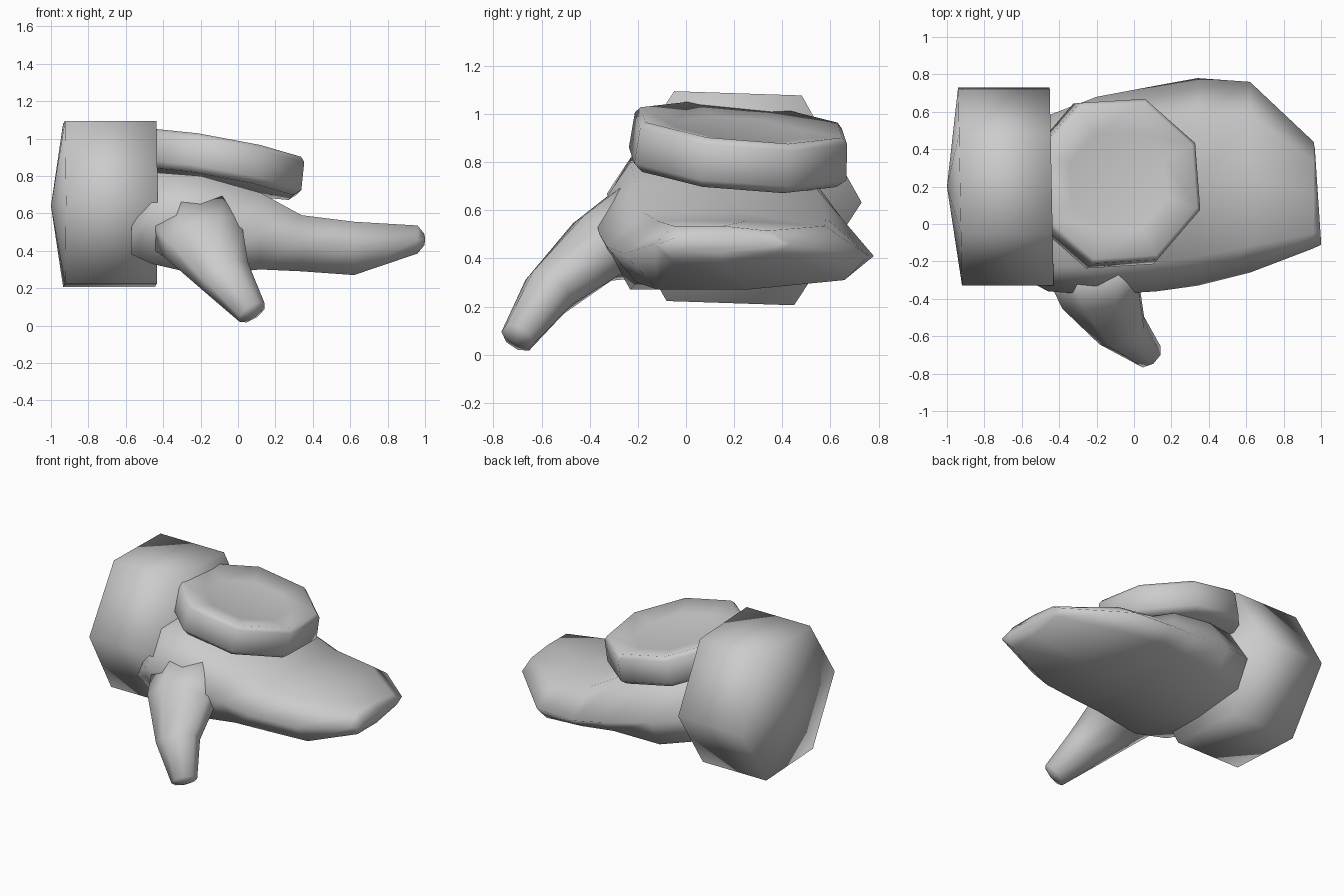
import bpy, math
from mathutils import Vector, Euler

old = bpy.data.objects.get("Cube")
if old:
    bpy.data.objects.remove(old, do_unlink=True)

grey = bpy.data.materials.new("plain_grey")
grey.use_nodes = True
colour = (0.6, 0.6, 0.6, 1)
grey.diffuse_color = colour
grey.node_tree.nodes["Principled BSDF"].inputs["Base Color"].default_value = colour


def loft(name, rings, start=None, end=None):
    """Skin equal rings of points; close each end with a fan to a point or a flat face."""
    n = len(rings[0])
    verts = [Vector(p) for ring in rings for p in ring]
    faces = []
    for r in range(len(rings) - 1):
        for i in range(n):
            a, b = r * n + i, r * n + (i + 1) % n
            faces.append((a, b, b + n, a + n))
    for base, tip in ((0, start), ((len(rings) - 1) * n, end)):
        loop = [base + i for i in range(n)]
        if tip is None:
            faces.append(loop)
        else:
            verts.append(Vector(tip))
            faces += [(loop[i], loop[(i + 1) % n], len(verts) - 1) for i in range(n)]
    mesh = bpy.data.meshes.new(name)
    mesh.from_pydata(verts, [], faces)
    mesh.materials.append(grey)
    obj = bpy.data.objects.new(name, mesh)
    bpy.context.collection.objects.link(obj)
    bpy.context.view_layer.objects.active = obj
    for other in bpy.context.selected_objects:
        other.select_set(False)
    obj.select_set(True)
    bpy.ops.object.mode_set(mode="EDIT")
    bpy.ops.mesh.select_all(action="SELECT")
    bpy.ops.mesh.normals_make_consistent(inside=False)
    bpy.ops.object.mode_set(mode="OBJECT")
    bpy.ops.object.shade_smooth()


def circle(n, radius, z=0, turn=0):
    step = math.tau / n
    return [Vector((radius * math.cos(turn + i * step), radius * math.sin(turn + i * step), z))
            for i in range(n)]


# Cuff: six-sided sleeve along x with a shallow pointed cap
def cuff_ring(x):
    return [(x - 0.02 * p.x, 0.2 + p.x, 0.65 + 0.95 * p.y)
            for p in circle(6, 0.53, turn=math.radians(-2))]


loft("cuff", [cuff_ring(-0.93), cuff_ring(-0.44)], start=(-1, 0.2, 0.64))

# Padded back plate: tilted octagon with a dished top
tilt = Euler((-0.09, 0.18, 0)).to_matrix()
centre = Vector((-0.08, 0.23, 0.96))
layers = [(0.44, -0.205), (0.48, -0.17), (0.468, -0.02), (0.445, 0.005), (0.28, -0.025)]
plate = [[centre + tilt @ p for p in circle(8, r, z, math.radians(26))] for r, z in layers]
loft("back_plate", plate, end=centre + tilt @ Vector((0, 0, -0.03)))

# Palm and joined fingers: x, front y, back y, top, bottom, front edge z, back edge z
sections = [
    (-0.57, -0.30, 0.40, 0.58, 0.38, 0.48, 0.45),
    (-0.46, -0.36, 0.58, 0.82, 0.33, 0.60, 0.55),
    (-0.20, -0.38, 0.68, 0.80, 0.27, 0.58, 0.50),
    (0.12, -0.36, 0.74, 0.71, 0.30, 0.50, 0.44),
    (0.34, -0.33, 0.78, 0.59, 0.29, 0.45, 0.41),
    (0.62, -0.26, 0.76, 0.555, 0.27, 0.42, 0.41),
    (0.96, -0.13, 0.44, 0.535, 0.385, 0.46, 0.46),
]
palm = []
for x, front, back, top, bottom, zf, zb in sections:
    w = back - front
    palm.append([(x, front, zf), (x, front + 0.14 * w, top), (x, front + 0.5 * w, top),
                 (x, back - 0.18 * w, top - 0.02), (x, back, zb),
                 (x, back - 0.1 * w, bottom + 0.04), (x, front + 0.5 * w, bottom),
                 (x, front + 0.14 * w, bottom)])
tip = [(1.0 - 0.06 * (y + 0.11), -0.11 + 0.9 * (y + 0.13), 0.46 + 0.4 * (z - 0.46))
       for _, y, z in palm[-1]]
loft("palm_and_fingers", palm + [tip])

# Thumb: tapering oval tube flaring out of the palm; centre, half width, half thickness
path = [((-0.20, -0.18, 0.52), 0.31, 0.22), ((-0.18, -0.37, 0.44), 0.23, 0.155),
        ((-0.065, -0.57, 0.26), 0.145, 0.115), ((0.075, -0.70, 0.07), 0.085, 0.075)]
points = [Vector(p) for p, _, _ in path]
thumb = []
for i, (p, width, thick) in enumerate(path):
    along = (points[min(i + 1, len(points) - 1)] - points[max(i - 1, 0)]).normalized()
    side = Vector((1, 0, 0))
    side = (side - side.dot(along) * along).normalized()
    depth = along.cross(side)
    thumb.append([points[i] + width * q.x * side + thick * q.y * depth
                  for q in circle(8, 1, turn=math.pi / 8)])
loft("thumb", thumb, end=points[-1] + 0.025 * along)
